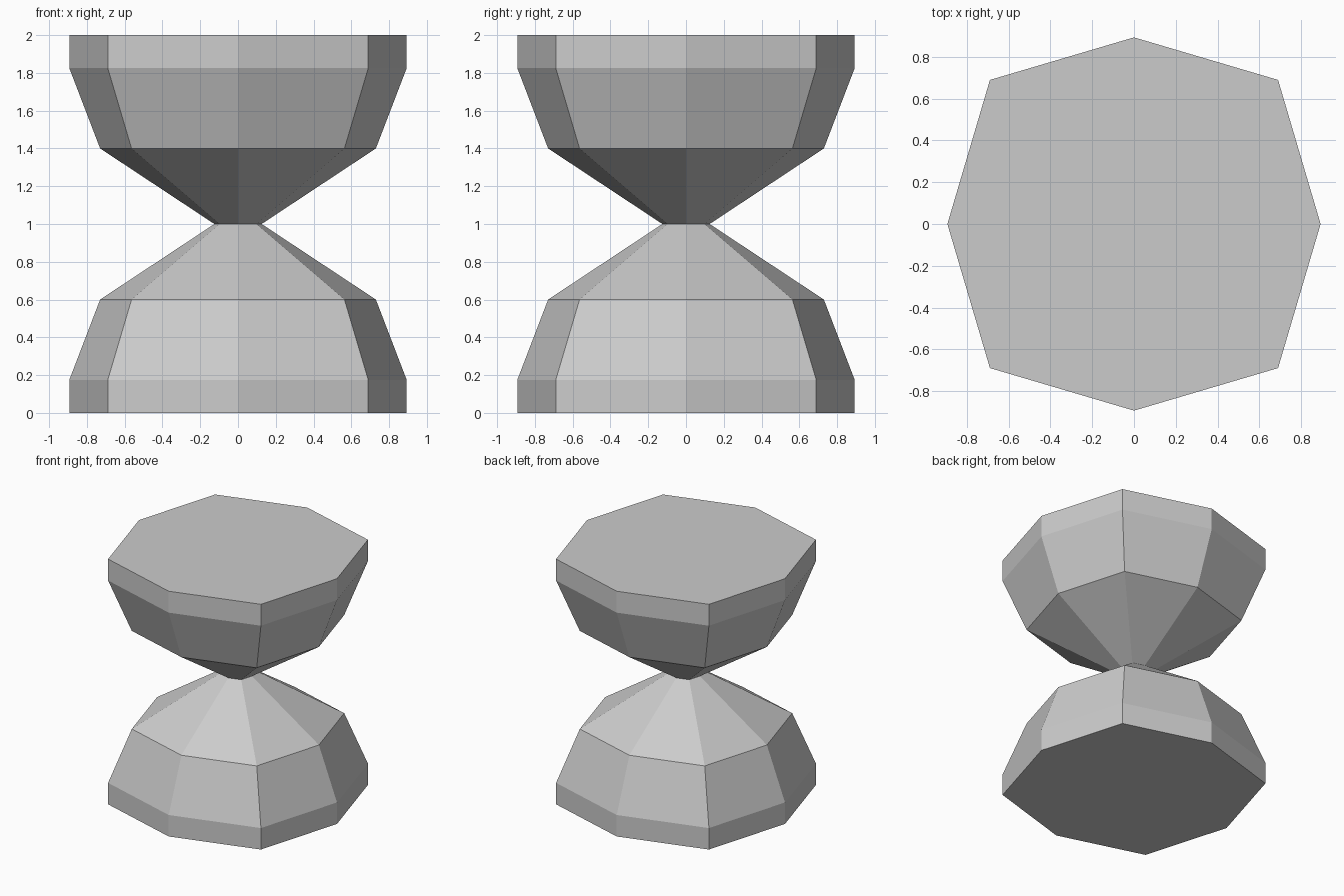
import bpy, bmesh, math

if "Cube" in bpy.data.objects:
    bpy.data.objects.remove(bpy.data.objects["Cube"])

# Half profile from floor to waist: (radius at axis corners, height)
HALF = [(0.893, 0.0), (0.893, 0.175), (0.73, 0.60), (0.125, 1.0)]
# Diagonal corners sit slightly further out than the axis corners
DIAGONAL = 0.772 * math.sqrt(2)


def add_ring(bm, radius, z):
    verts = []
    for i in range(8):
        a = i * math.pi / 4
        r = radius * (DIAGONAL if i % 2 else 1.0)
        verts.append(bm.verts.new((r * math.cos(a), r * math.sin(a), z)))
    return verts


# Hourglass body: eight-sided loft, mirrored about the waist
profile = HALF + [(r, 2.0 - z) for r, z in reversed(HALF[:-1])]
bm = bmesh.new()
rings = [add_ring(bm, r, z) for r, z in profile]
for low, high in zip(rings, rings[1:]):
    for i in range(8):
        j = (i + 1) % 8
        bm.faces.new((low[i], low[j], high[j], high[i]))

# Flat base and top
bm.faces.new(rings[0][::-1])
bm.faces.new(rings[-1])

mesh = bpy.data.meshes.new("hourglass_body")
bm.to_mesh(mesh)
bm.free()
body = bpy.data.objects.new("hourglass_body", mesh)
bpy.context.collection.objects.link(body)
